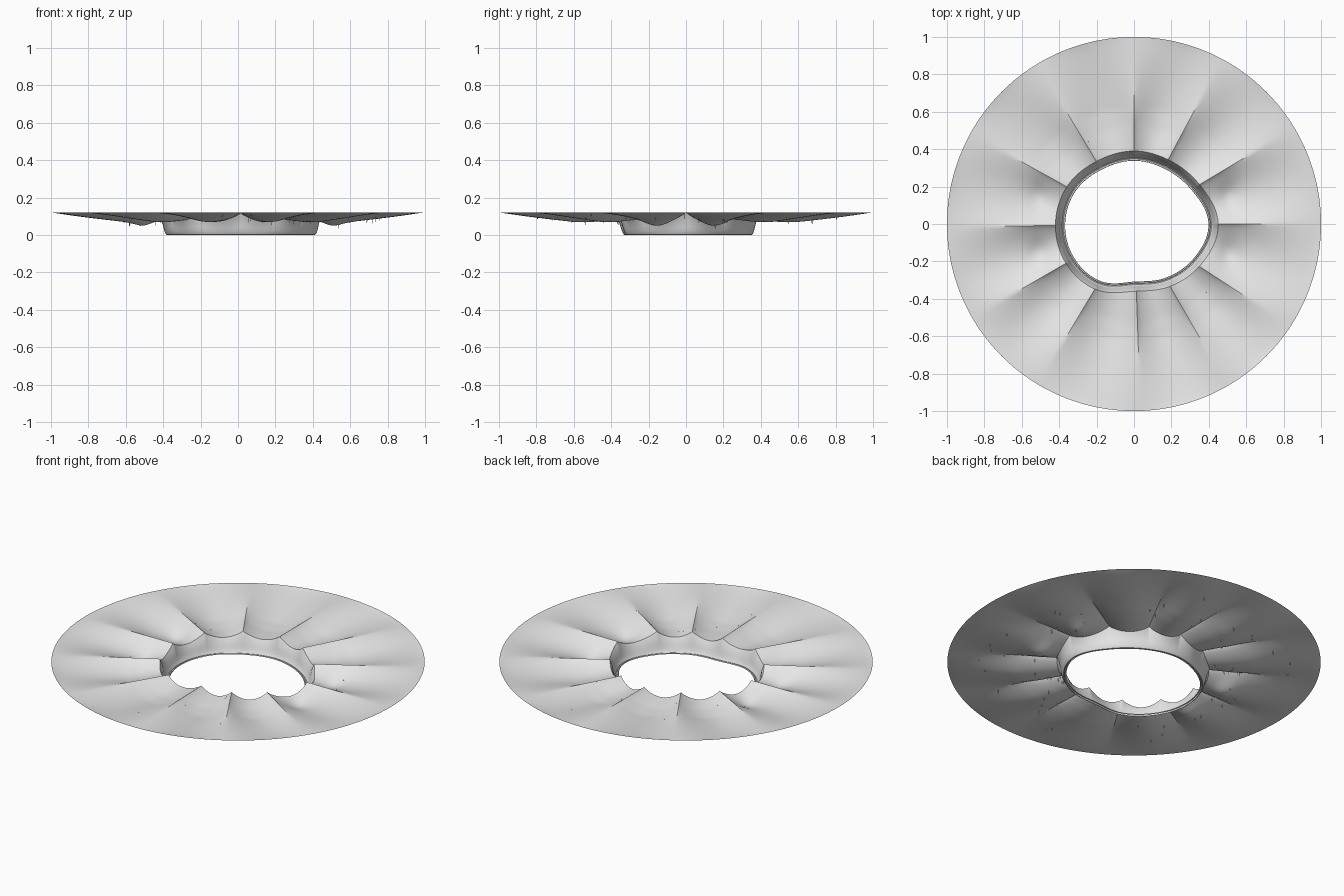
import bpy, bmesh, random
from math import sin, cos, pi, radians, exp, hypot, atan2, degrees

cube = bpy.data.objects.get("Cube")
if cube:
    bpy.data.objects.remove(cube)

grey = bpy.data.materials.new("pale_grey")
grey.use_nodes = True
grey.diffuse_color = (0.8, 0.8, 0.8, 1)
grey.node_tree.nodes["Principled BSDF"].inputs["Base Color"].default_value = (0.8, 0.8, 0.8, 1)

SEGMENTS = 360
RIM_Z = 0.12
RIDGES = [0, 31, 62, 90, 121, 151, 181, 210, 239, 272, 300, 327, 360]
OPENING = [0.45, 0.41, 0.39, 0.39, 0.39, 0.41, 0.42, 0.42, 0.405, 0.36, 0.385, 0.42]


def opening_radius(deg):
    """Smooth closed outline through the twelve clock positions."""
    i, t = int(deg // 30) % 12, (deg % 30) / 30
    a, b, c, d = (OPENING[(i + k) % 12] for k in (-1, 0, 1, 2))
    return b + t * (c - a + t * (2*a - 5*b + 4*c - d + t * (3*b - a - 3*c + d))) / 2


def sheet_height(r, deg):
    """Sheet held up along the ridges and sagging between them."""
    deg %= 360
    for lo, hi in zip(RIDGES, RIDGES[1:]):
        if lo <= deg < hi:
            t = (deg - lo) / (hi - lo)
            break
    fade = max(0, min(1, (r - 0.55) / 0.4))
    s = max(0, sin(pi * t)) ** (0.8 + 0.8 * fade)
    depth = 0.05 * min(1, (1 - r) / 0.38) ** 0.8
    if r < 0.52:
        depth -= 0.012 * (0.52 - r) / 0.14
    x, y = r * cos(radians(deg)), r * sin(radians(deg))
    pouch = exp(-((abs(x) - 0.51) / 0.06) ** 2 - ((abs(y) - 0.16) / 0.09) ** 2)
    return RIM_Z - s * (depth + 0.02 * pouch)


def finish(name, bm, angle):
    mesh = bpy.data.meshes.new(name)
    bm.to_mesh(mesh)
    bm.free()
    mesh.materials.append(grey)
    obj = bpy.data.objects.new(name, mesh)
    bpy.context.collection.objects.link(obj)
    bpy.ops.object.select_all(action="DESELECT")
    obj.select_set(True)
    bpy.context.view_layer.objects.active = obj
    bpy.ops.object.shade_smooth_by_angle(angle=radians(angle))
    return obj


def ring_surface(name, rings, point, angle):
    """Skin a stack of closed rings, listed from outside to inside."""
    bm = bmesh.new()
    loops = [[bm.verts.new(point(ring, d)) for d in range(SEGMENTS)] for ring in rings]
    for outer, inner in zip(loops, loops[1:]):
        for i in range(SEGMENTS):
            j = (i + 1) % SEGMENTS
            bm.faces.new((outer[i], outer[j], inner[j], inner[i]))
    return finish(name, bm, angle)


def polar(r, deg, z):
    return (r * cos(radians(deg)), r * sin(radians(deg)), z)


# Wide creased sheet
def sheet_point(t, deg):
    r = 1 + t * (opening_radius(deg) - 1)
    return polar(r, deg, sheet_height(r, deg))


ring_surface("creased_sheet", [i / 32 for i in range(33)], sheet_point, 28)


# Collar below the opening: fraction of the sheet height, inward offset, height
COLLAR = [(1, 0, 0), (0.75, 0.012, 0), (0.4, 0.02, 0.004), (0, 0.026, 0.022),
          (0, 0.03, 0.012), (0, 0.036, 0.002), (0, 0.041, 0), (0, 0.043, 0.008),
          (0, 0.05, 0.01), (0, 0.052, 0.004)]


def collar_point(ring, deg):
    share, inset, z = ring
    r = opening_radius(deg)
    return polar(r - inset, deg, share * sheet_height(r, deg) + z)


ring_surface("opening_collar", COLLAR, collar_point, 35)

# Tiny burrs hanging from the underside
random.seed(4)
spots = []
for _ in range(50):
    a, r = random.uniform(0, 360), random.uniform(0.5, 0.85)
    spots.append((r * cos(radians(a)), r * sin(radians(a))))
for cx, cy in ((-0.36, 0.31), (0.24, -0.37)):
    spots += [(cx + random.uniform(-0.06, 0.06), cy + random.uniform(-0.03, 0.05)) for _ in range(8)]

bm = bmesh.new()
for x, y in spots:
    r, deg = hypot(x, y), degrees(atan2(y, x)) % 360
    if r < opening_radius(deg) + 0.02:
        continue
    top = sheet_height(r, deg)
    tip = bm.verts.new((x, y, top - random.uniform(0.01, 0.035)))
    base = [bm.verts.new((x + 0.003 * cos(k * 2 * pi / 3), y + 0.003 * sin(k * 2 * pi / 3), top))
            for k in range(3)]
    for k in range(3):
        bm.faces.new((base[(k + 1) % 3], base[k], tip))
finish("hanging_burrs", bm, 20)
